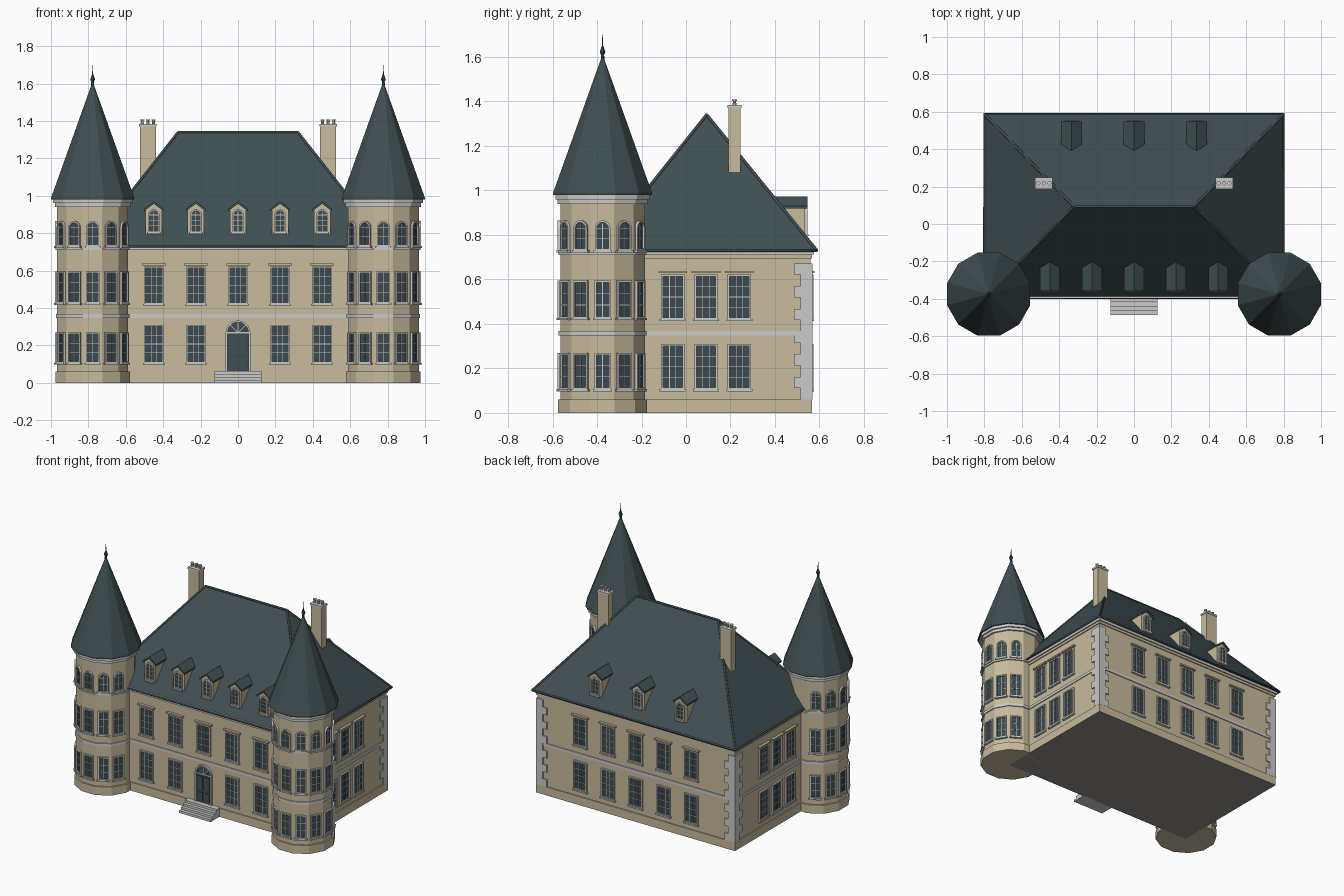
import bpy, bmesh
from math import pi, sin, cos, radians
from mathutils import Matrix

cube = bpy.data.objects.get("Cube")
if cube:
    bpy.data.objects.remove(cube, do_unlink=True)


def material(name, rgb):
    m = bpy.data.materials.new(name)
    m.use_nodes = True
    m.diffuse_color = (*rgb, 1)
    bsdf = next(n for n in m.node_tree.nodes if n.type == 'BSDF_PRINCIPLED')
    bsdf.inputs["Base Color"].default_value = (*rgb, 1)
    bsdf.inputs["Roughness"].default_value = 0.8
    return m


MATS = [material("cream_wall", (0.58, 0.50, 0.34)),
        material("pale_stone", (0.60, 0.60, 0.59)),
        material("slate", (0.052, 0.078, 0.086)),
        material("dark_glass", (0.043, 0.068, 0.078)),
        material("grey_underside", (0.28, 0.27, 0.26))]
CREAM, STONE, SLATE, GLASS, UNDER = range(len(MATS))
IDENT = Matrix.Identity(4)


def facing(x, y, angle):
    """Frame whose local -y points outward along the angle in degrees."""
    return Matrix.Translation((x, y, 0)) @ Matrix.Rotation(radians(angle + 90), 4, 'Z')


def finish(bm, name):
    bmesh.ops.recalc_face_normals(bm, faces=bm.faces[:])
    mesh = bpy.data.meshes.new(name)
    for m in MATS:
        mesh.materials.append(m)
    bm.to_mesh(mesh)
    bm.free()
    ob = bpy.data.objects.new(name, mesh)
    bpy.context.collection.objects.link(ob)
    return ob


def prism(bm, outline, y0, y1, mat, m=IDENT):
    """Extrude an (x, z) outline from y0 to y1."""
    a, b = [[bm.verts.new(m @ Matrix.Translation((x, y, z)).translation) for x, z in outline]
            for y in (y0, y1)]
    n = len(outline)
    faces = [bm.faces.new(a), bm.faces.new(b)]
    faces += [bm.faces.new((a[i], a[(i + 1) % n], b[(i + 1) % n], b[i])) for i in range(n)]
    for f in faces:
        f.material_index = mat


def box(bm, x0, x1, y0, y1, z0, z1, mat, m=IDENT):
    prism(bm, [(x0, z0), (x1, z0), (x1, z1), (x0, z1)], y0, y1, mat, m)


def outline(hw, z0, z1, arched):
    """Rectangle, or a rectangle with a round head."""
    if not arched:
        return [(-hw, z0), (hw, z0), (hw, z1), (-hw, z1)]
    arc = [(hw * cos(pi * i / 10), z1 - hw + hw * sin(pi * i / 10)) for i in range(11)]
    return [(-hw, z0), (hw, z0)] + arc


def ring(bm, outer, inner, y0, y1, mat, m):
    """Closed frame between two matching outlines."""
    n = len(outer)
    loops = [[bm.verts.new(m @ Matrix.Translation((x, y, z)).translation) for x, z in pts]
             for pts, y in ((outer, y0), (outer, y1), (inner, y1), (inner, y0))]
    for k in range(4):
        p, q = loops[k], loops[(k + 1) % 4]
        for i in range(n):
            j = (i + 1) % n
            bm.faces.new((p[i], p[j], q[j], q[i])).material_index = mat


def window(bm, m, w, z0, z1, cols=3, rows=4, arched=False, hood=False, sill=True):
    hw, t = w / 2, 0.009
    ring(bm, outline(hw, z0, z1, arched), outline(hw - t, z0 + t, z1 - t, arched),
         0.004, -0.012, STONE, m)
    prism(bm, outline(hw - t, z0 + t, z1 - t, arched), 0.004, -0.003, GLASS, m)
    iw, top = hw - t, z1 - (hw if arched else t)
    for c in range(1, cols):
        x = -iw + 2 * iw * c / cols
        box(bm, x - .0015, x + .0015, 0.002, -0.006, z0 + t, z1 - t - (.004 if arched else 0), STONE, m)
    for r in range(1, rows + (1 if arched else 0)):
        z = z0 + t + (top - z0 - t) * r / rows
        box(bm, -iw, iw, 0.002, -0.006, z - .0015, z + .0015, STONE, m)
    if sill:
        box(bm, -hw - .006, hw + .006, 0.004, -0.016, z0 - .008, z0 + .002, STONE, m)
    if hood:
        box(bm, -hw - .012, hw + .012, 0.004, -0.018, z1 + .006, z1 + .016, CREAM, m)


# Main block
FRONT, BACK, SIDE = -0.38, 0.56, 0.775


def slab(bm, z0, z1, grow, mat):
    box(bm, -SIDE - grow, SIDE + grow, FRONT - grow, BACK + grow, z0, z1, mat)


bm = bmesh.new()
slab(bm, 0, 0.06, 0.007, CREAM)
bm.normal_update()
for f in bm.faces:
    if f.calc_center_median().z < 0.001:
        f.material_index = UNDER
slab(bm, 0.055, 0.73, 0, CREAM)
finish(bm, "main_walls")

bm = bmesh.new()
slab(bm, 0.347, 0.367, 0.006, STONE)
slab(bm, 0.695, 0.712, 0.007, CREAM)
slab(bm, 0.712, 0.738, 0.016, STONE)
finish(bm, "string_course_and_cornice")

# Corner stones on the rear corners
bm = bmesh.new()
for s in (-1, 1):
    for i in range(12):
        lx, ly = (0.045, 0.075) if i % 2 else (0.075, 0.045)
        z = 0.06 + i * 0.051
        box(bm, s * (SIDE - lx), s * (SIDE + .008), BACK - ly, BACK + .008, z, z + .051, STONE)
finish(bm, "corner_stones")

# Hipped roof
EX, EF, EB, EZ = 0.80, -0.395, 0.588, 0.73
RX, RY, RZ = 0.32, 0.093, 1.34
eaves = [(-EX, EF, EZ), (EX, EF, EZ), (EX, EB, EZ), (-EX, EB, EZ)]
ridge = [(-RX, RY, RZ), (RX, RY, RZ)]
bm = bmesh.new()
a, b, c, d, l, r = [bm.verts.new(p) for p in eaves + ridge]
for f in ((a, b, r, l), (b, c, r), (c, d, l, r), (d, a, l), (d, c, b, a)):
    bm.faces.new(f).material_index = SLATE
finish(bm, "main_roof")


def tube(name, paths, radius):
    cu = bpy.data.curves.new(name, 'CURVE')
    cu.dimensions, cu.bevel_depth, cu.bevel_resolution = '3D', radius, 1
    cu.use_fill_caps = True
    for path in paths:
        sp = cu.splines.new('POLY')
        sp.points.add(len(path) - 1)
        for p, co in zip(sp.points, path):
            p.co = (*co, 1)
    cu.materials.append(MATS[SLATE])
    bpy.context.collection.objects.link(bpy.data.objects.new(name, cu))


tube("ridge_caps", [ridge] + [[e, ridge[i]] for e, i in zip(eaves, (0, 1, 1, 0))], 0.007)
tube("gutter", [eaves + eaves[:1]], 0.007)

# Wall windows
bm = bmesh.new()
COLUMNS = [-0.45, -0.225, 0, 0.225, 0.45]
places = [facing(x, FRONT, -90) for x in COLUMNS] + [facing(x * 0.97, BACK, 90) for x in COLUMNS]
places += [facing(s * SIDE, y, 0 if s > 0 else 180) for s in (-1, 1) for y in (-0.06, 0.09, 0.24)]
for i, m in enumerate(places):
    window(bm, m, 0.105, 0.42, 0.622, hood=True)
    if i != 2:
        window(bm, m, 0.105, 0.105, 0.31)
finish(bm, "wall_windows")

# Front door with fanlight, and steps
bm = bmesh.new()
m = facing(0, FRONT, -90)
ring(bm, outline(.066, .06, .334, True), outline(.056, .062, .324, True), .004, -.014, STONE, m)
prism(bm, outline(.056, .06, .324, True), .004, -.004, GLASS, m)
box(bm, -.056, .056, 0, -.009, .264, .271, STONE, m)
for ang in (45, 90, 135):
    ray = m @ Matrix.Translation((0, 0, .268)) @ Matrix.Rotation(radians(90 - ang), 4, 'Y')
    box(bm, -.0015, .0015, 0, -.007, 0, .054, STONE, ray)
for s in (-1, 1):
    for z0, z1 in ((.075, .135), (.15, .25)):
        box(bm, s * .008, s * .047, 0, -.008, z0, z1, SLATE, m)
finish(bm, "front_door")

bm = bmesh.new()
for i in range(4):
    box(bm, -.125, .125, -.487 + i * .023, FRONT, i * .016, (i + 1) * .016, STONE)
finish(bm, "front_steps")

# Dormers
def dormer(bm, m, hw):
    prism(bm, [(-hw, .775), (hw, .775), (hw, .925), (0, .958), (-hw, .925)], 0, .15, CREAM, m)
    e = hw + .009
    prism(bm, [(-e, .918), (0, .957), (e, .918), (e, .93), (0, .972), (-e, .93)],
          -.012, .155, SLATE, m)
    window(bm, m, .062, .803, .928, cols=2, rows=3, arched=True)


bm = bmesh.new()
for x in COLUMNS:
    dormer(bm, facing(x, -0.345, -90), 0.044)
for x in (-0.335, 0, 0.335):
    dormer(bm, facing(x, 0.535, 90), 0.047)
finish(bm, "dormers")


# Round corner towers: twelve flat sides, radii measured to the flats
def drum(bm, x, y, z0, z1, r0, r1, mat, sides=12):
    k = 1 / cos(pi / sides)
    m = Matrix.Translation((x, y, (z0 + z1) / 2)) @ Matrix.Rotation(pi / sides, 4, 'Z')
    res = bmesh.ops.create_cone(bm, cap_ends=True, segments=sides, radius1=r0 * k,
                                radius2=r1 * k, depth=z1 - z0, matrix=m)
    for f in {f for v in res["verts"] for f in v.link_faces}:
        f.material_index = mat


TX, TY, TR = 0.777, -0.375, 0.19
for s, label in ((-1, "right"), (1, "left")):
    x = s * TX
    bm = bmesh.new()
    for z0, z1, rad, mat in ((0, .06, .2, CREAM), (.055, .97, TR, CREAM), (.347, .367, .197, STONE),
                             (.71, .722, .198, STONE), (.94, .96, .202, STONE),
                             (.96, .985, .212, STONE)):
        drum(bm, x, TY, z0, z1, rad, rad, mat)
    finish(bm, label + "_tower_walls")

    bm = bmesh.new()
    for step in range(8):
        ang = 60 - 30 * step if s > 0 else 120 + 30 * step
        t = radians(ang)
        m = facing(x + TR * cos(t), TY + TR * sin(t), ang)
        window(bm, m, .074, .105, .27, cols=2, rows=3)
        window(bm, m, .074, .425, .595, cols=2, rows=3)
        window(bm, m, .07, .73, .865, cols=2, rows=2, arched=True)
    finish(bm, label + "_tower_windows")

    bm = bmesh.new()
    drum(bm, x, TY, .98, .99, .222, .222, SLATE)
    drum(bm, x, TY, .99, 1.6, .222, .004, SLATE)
    finish(bm, label + "_tower_roof")

    # Finial
    bm = bmesh.new()
    for z0, z1, r0, r1 in ((1.585, 1.605, .008, .008), (1.605, 1.622, .005, .013),
                           (1.622, 1.65, .013, .003), (1.645, 1.7, .003, .001)):
        drum(bm, x, TY, z0, z1, r0, r1, SLATE, 8)
    finish(bm, label + "_tower_finial")

    # Chimney with three pots
    bm = bmesh.new()
    cx, cy = s * 0.482, 0.218
    box(bm, cx - .043, cx + .043, cy - .027, cy + .027, 1.0, 1.375, CREAM)
    box(bm, cx - .047, cx + .047, cy - .031, cy + .031, 1.37, 1.383, STONE)
    for i in (-1, 0, 1):
        drum(bm, cx + i * .03, cy, 1.38, 1.402, .009, .007, CREAM, 8)
        drum(bm, cx + i * .03, cy, 1.402, 1.409, .011, .011, STONE, 8)
    finish(bm, label + "_chimney")
